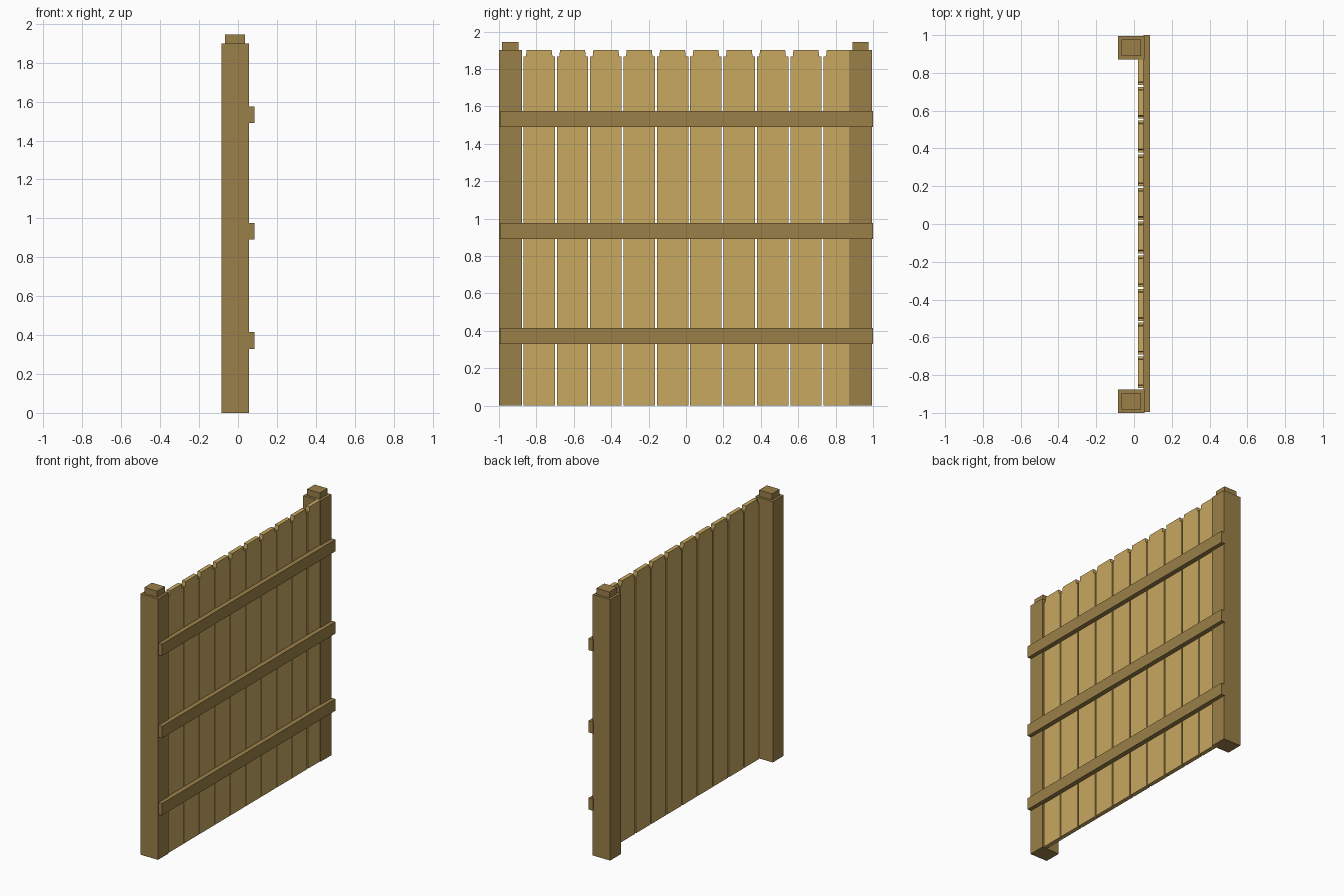
import bpy

if "Cube" in bpy.data.objects:
    bpy.data.objects.remove(bpy.data.objects["Cube"])


def material(name, rgb):
    m = bpy.data.materials.new(name)
    m.diffuse_color = (*rgb, 1.0)
    m.use_nodes = True
    m.node_tree.nodes["Principled BSDF"].inputs["Base Color"].default_value = m.diffuse_color
    return m


LIGHT = material("light_wood", (0.578, 0.392, 0.117))
DARK = material("dark_wood", (0.323, 0.216, 0.065))


def prism(name, profile, x0, x1, mat):
    """Extrude a (y, z) outline along x."""
    n = len(profile)
    verts = [(x, y, z) for x in (x0, x1) for y, z in profile]
    faces = [tuple(reversed(range(n))), tuple(range(n, 2 * n))]
    faces += [(i, (i + 1) % n, n + (i + 1) % n, n + i) for i in range(n)]
    mesh = bpy.data.meshes.new(name)
    mesh.from_pydata(verts, [], faces)
    mesh.materials.append(mat)
    ob = bpy.data.objects.new(name, mesh)
    bpy.context.collection.objects.link(ob)
    return ob


def box(name, x, y, z, mat):
    outline = [(y[0], z[0]), (y[1], z[0]), (y[1], z[1]), (y[0], z[1])]
    return prism(name, outline, x[0], x[1], mat)


# Posts with smaller block caps
for side, y0, y1 in (("front", -1.0, -0.877), ("back", 0.872, 0.994)):
    mid = (y0 + y1) / 2
    box(f"{side}_post", (-0.085, 0.056), (y0, y1), (0, 1.9), DARK)
    box(f"{side}_post_cap", (-0.067, 0.037), (mid - 0.044, mid + 0.044), (1.9, 1.945), DARK)

# Upright boards with notched top corners
WIDTH, PITCH, START = 0.168, 0.1783, -0.869
for i in range(10):
    a = START + i * PITCH
    b = a + WIDTH
    outline = [(a, 0), (b, 0), (b, 1.866), (b - 0.013, 1.866), (b - 0.017, 1.9),
               (a + 0.017, 1.9), (a + 0.013, 1.866), (a, 1.866)]
    prism(f"board_{i + 1}", outline, 0.02, 0.05, LIGHT)

# Horizontal rails
for name, z in (("lower", 0.329), ("middle", 0.891), ("upper", 1.490)):
    box(f"{name}_rail", (0.05, 0.084), (-0.995, 1.0), (z, z + 0.086), DARK)
